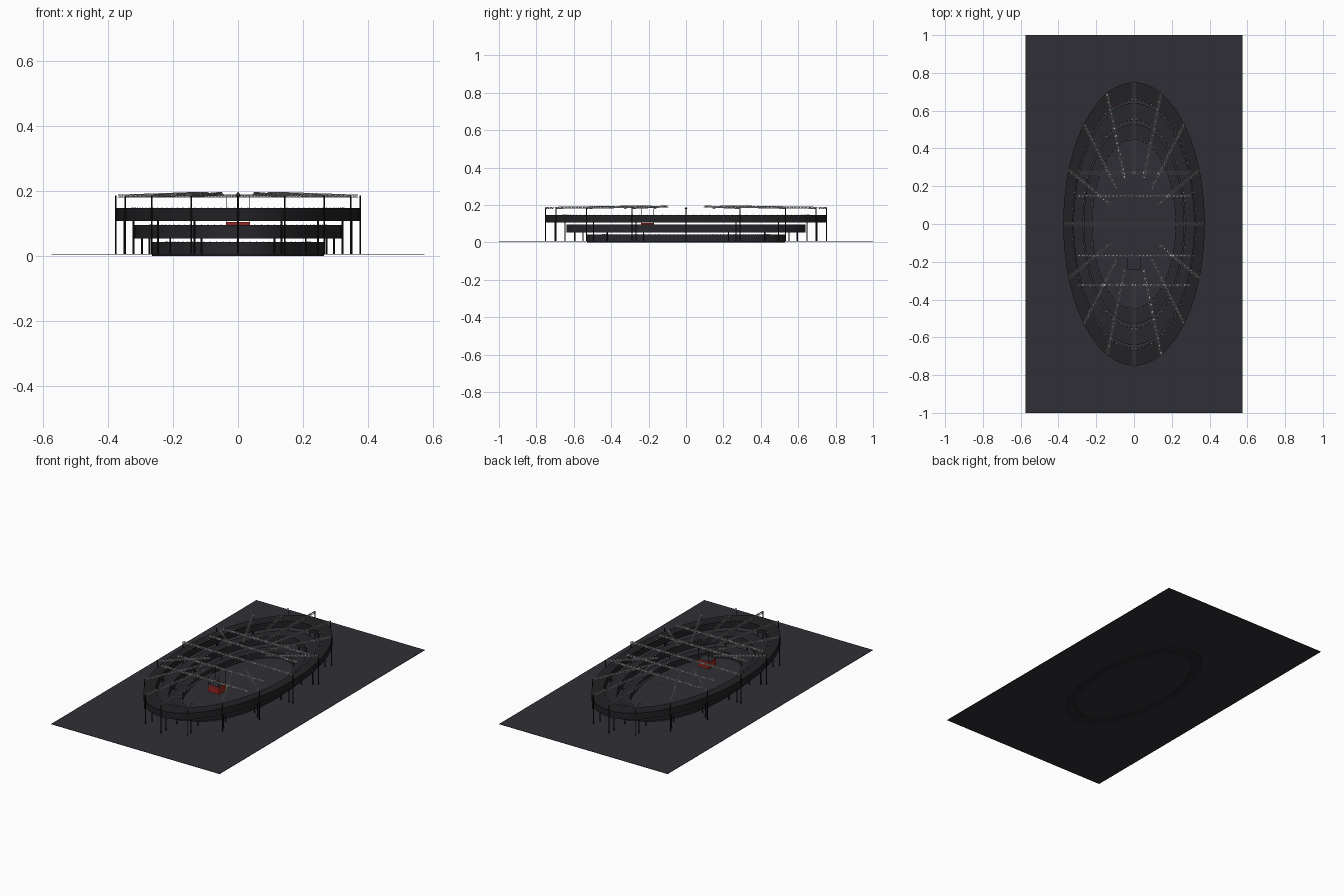
import bpy, bmesh, math
from mathutils import Vector, Matrix

old = bpy.data.objects.get("Cube")
if old:
    bpy.data.objects.remove(old)


def material(name, r, g, b):
    m = bpy.data.materials.new(name)
    m.use_nodes = True
    m.diffuse_color = (r, g, b, 1)
    bsdf = m.node_tree.nodes["Principled BSDF"]
    bsdf.inputs["Base Color"].default_value = (r, g, b, 1)
    bsdf.inputs["Roughness"].default_value = 0.8
    return m


GROUND = material("slate ground", 0.028, 0.028, 0.037)
UPPER = material("charcoal upper tier", 0.016, 0.016, 0.019)
LOWER = material("charcoal lower tier", 0.021, 0.021, 0.026)
COLUMN = material("black column", 0.008, 0.008, 0.009)
TRUSS = material("light grey truss", 0.6, 0.6, 0.6)
RED = material("dark red", 0.3, 0.02, 0.015)


def finish(name, bm, *mats, smooth=False):
    bmesh.ops.recalc_face_normals(bm, faces=bm.faces)
    me = bpy.data.meshes.new(name)
    bm.to_mesh(me)
    bm.free()
    ob = bpy.data.objects.new(name, me)
    bpy.context.scene.collection.objects.link(ob)
    for m in mats:
        me.materials.append(m)
    if smooth:
        bpy.ops.object.select_all(action='DESELECT')
        ob.select_set(True)
        bpy.context.view_layer.objects.active = ob
        bpy.ops.object.shade_smooth_by_angle(angle=math.radians(35))
    return ob


def box(bm, centre, size):
    mat = Matrix.Translation(centre) @ Matrix.Diagonal((*size, 1))
    return bmesh.ops.create_cube(bm, size=1, matrix=mat)["verts"]


def rod(bm, a, b, w):
    """Square bar from a to b."""
    a, b = Vector(a), Vector(b)
    d = b - a
    mat = (Matrix.Translation((a + b) / 2) @ d.to_track_quat('Z', 'Y').to_matrix().to_4x4()
           @ Matrix.Diagonal((w, w, d.length, 1)))
    bmesh.ops.create_cube(bm, size=1, matrix=mat)


def on_ellipse(rx, ry, t, z=0.0):
    return Vector((rx * math.cos(t), ry * math.sin(t), z))


def ring(name, outer, inner, z0, z1, mat, n=72):
    bm = bmesh.new()
    loops = []
    for (rx, ry), z in ((outer, z0), (outer, z1), (inner, z1), (inner, z0)):
        loops.append([bm.verts.new(on_ellipse(rx, ry, math.tau * i / n, z)) for i in range(n)])
    for k in range(4):
        p, q = loops[k], loops[(k + 1) % 4]
        for i in range(n):
            j = (i + 1) % n
            bm.faces.new((p[i], p[j], q[j], q[i]))
    return finish(name, bm, mat, smooth=True)


def columns(name, rx, ry, top, radius):
    bm = bmesh.new()
    base = 0.006
    for i in range(16):
        p = on_ellipse(rx, ry, math.tau * i / 16, (base + top) / 2)
        bmesh.ops.create_cone(bm, cap_ends=True, segments=8, radius1=radius, radius2=radius,
                              depth=top - base, matrix=Matrix.Translation(p))
    return finish(name, bm, COLUMN, smooth=True)


def truss(bm, a, b, half=0.006, height=0.008, w=0.0022):
    """Triangular lattice girder: two lower chords, one upper chord and zigzag braces."""
    a, b = Vector(a), Vector(b)
    side = (b - a).cross(Vector((0, 0, 1))).normalized() * half
    up = Vector((0, 0, height))
    chords = (side, -side, up)
    for c in chords:
        rod(bm, a + c, b + c, w)
    bays = max(2, round((b - a).length / 0.02))
    for i in range(bays):
        p, q = a.lerp(b, i / bays), a.lerp(b, (i + 1) / bays)
        for k in range(3):
            rod(bm, p + chords[k], q + chords[(k + 1) % 3], w * 0.8)


# Ground slab
bm = bmesh.new()
box(bm, (0, 0, 0.005), (1.15, 2, 0.002))
finish("ground", bm, GROUND)

# Three stacked oval tiers
TIERS = (
    ("lower_tier", (0.265, 0.53), (0.22, 0.445), 0.0, 0.042, LOWER),
    ("middle_tier", (0.32, 0.64), (0.27, 0.55), 0.053, 0.095, LOWER),
    ("upper_tier", (0.375, 0.75), (0.323, 0.655), 0.107, 0.147, UPPER),
)
for tier in TIERS:
    ring(*tier)

# Columns under the tiers and up to the roof
columns("middle_tier_columns", 0.295, 0.595, 0.055, 0.003)
columns("upper_tier_columns", 0.349, 0.70, 0.109, 0.003)
columns("roof_columns", 0.376, 0.752, 0.185, 0.0025)

# Marker studs along the inner edge of each tier, a few of them red
bm = bmesh.new()
for name, outer, inner, z0, z1, mat in TIERS:
    count = round(inner[1] * 150)
    for i in range(count):
        p = on_ellipse(inner[0] + 0.003, inner[1] + 0.003, math.tau * i / count, z1)
        verts = box(bm, p, (0.003, 0.003, 0.003))
        if i % 12 == 5:
            for f in {f for v in verts for f in v.link_faces}:
                f.material_index = 1
finish("edge_studs", bm, TRUSS, RED)

# Radial roof trusses, rising toward the open centre
bm = bmesh.new()
for i in range(16):
    if i % 8:
        t = math.tau * i / 16
        truss(bm, on_ellipse(0.375, 0.75, t, 0.18), on_ellipse(0.13, 0.26, t, 0.188))
finish("radial_trusses", bm, TRUSS)

# Cross trusses spanning the width
bm = bmesh.new()
for y, half_width in ((0.27, 0.3), (0.15, 0.3), (0, 0.37), (-0.165, 0.3), (-0.325, 0.3)):
    truss(bm, (-half_width, y, 0.18), (half_width, y, 0.18))
finish("cross_trusses", bm, TRUSS)

# Hanging display box with red sides and a dark lid
bm = bmesh.new()
box(bm, (0, -0.205, 0.082), (0.075, 0.07, 0.045))
bm.normal_update()
for f in bm.faces:
    f.material_index = 1 if abs(f.normal.z) > 0.5 else 0
finish("display_box", bm, RED, GROUND)

# Hangers from the roof to the display box
bm = bmesh.new()
for x in (-0.035, 0.035):
    for y in (-0.237, -0.173):
        rod(bm, (x, y, 0.104), (x, y, 0.182), 0.002)
finish("display_hangers", bm, COLUMN)
